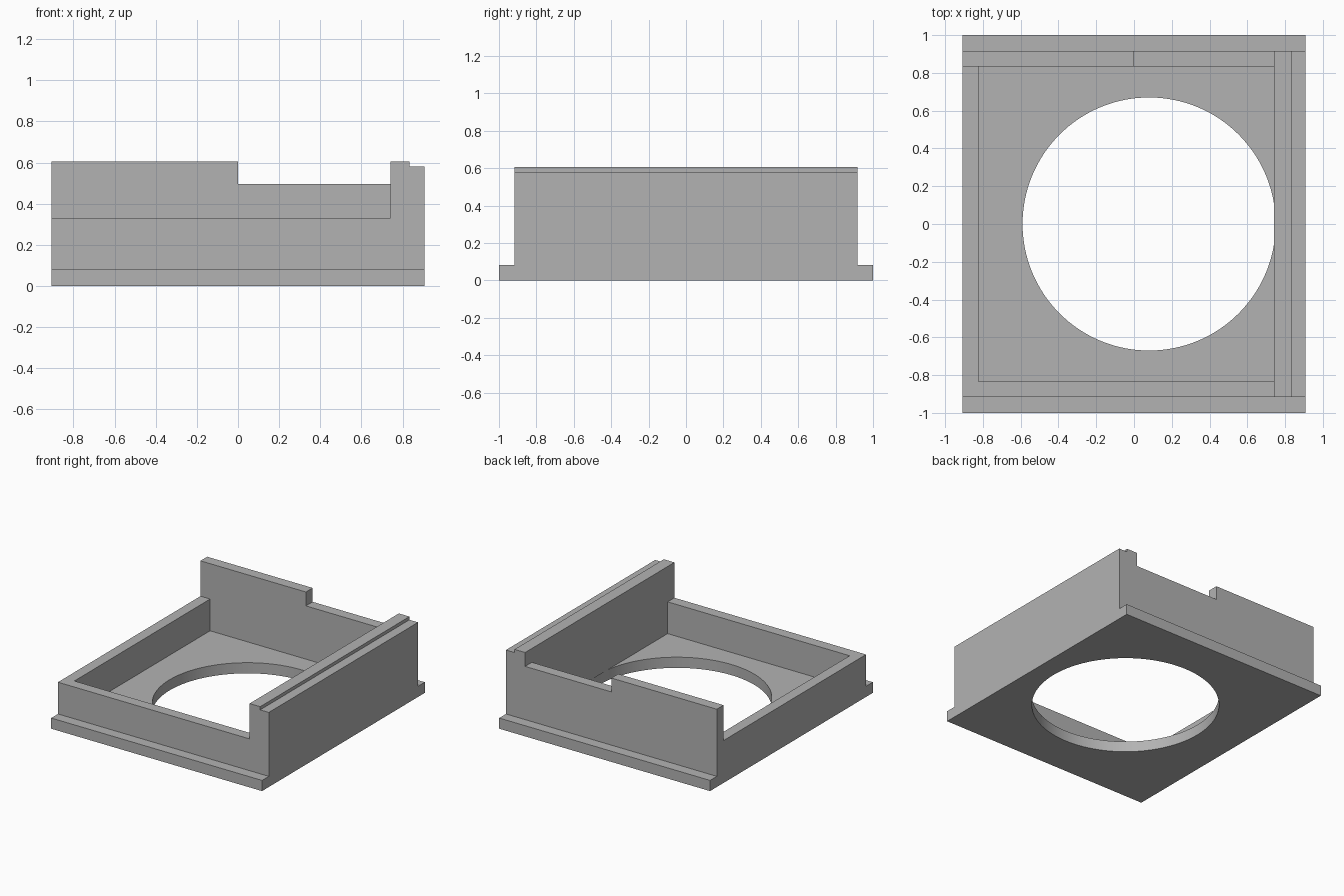
import bpy, bmesh, math
from mathutils import Vector

cube = bpy.data.objects.get("Cube")
if cube:
    bpy.data.objects.remove(cube)

grey = bpy.data.materials.new("plain grey")
grey.use_nodes = True
colour = (0.45, 0.45, 0.45, 1)
grey.diffuse_color = colour
grey.node_tree.nodes["Principled BSDF"].inputs["Base Color"].default_value = colour

# Main dimensions
WIDTH, LENGTH, WALL_Y = 0.907, 1.0, 0.917   # half sizes
THICK, FLOOR = 0.083, 0.083
LOW, MID, STEP, HIGH = 0.33, 0.497, 0.58, 0.605
RAIL = 0.742                                # inner face of the tall side


def prism(name, points, offset):
    """Extrude a closed outline of 3D points along an offset."""
    bm = bmesh.new()
    face = bm.faces.new([bm.verts.new(p) for p in points])
    new = bmesh.ops.extrude_face_region(bm, geom=[face])["geom"]
    bmesh.ops.translate(bm, vec=Vector(offset),
                        verts=[v for v in new if isinstance(v, bmesh.types.BMVert)])
    bmesh.ops.recalc_face_normals(bm, faces=bm.faces)
    mesh = bpy.data.meshes.new(name)
    bm.to_mesh(mesh)
    bm.free()
    obj = bpy.data.objects.new(name, mesh)
    mesh.materials.append(grey)
    bpy.context.collection.objects.link(obj)
    return obj


def side_profile(name, outline, y0, y1):
    return prism(name, [(x, y0, z) for x, z in outline], (0, y1 - y0, 0))


def combine(target, other, operation):
    """Apply a boolean and discard the operand."""
    mod = target.modifiers.new(operation, "BOOLEAN")
    mod.operation, mod.object, mod.solver = operation, other, "EXACT"
    bpy.context.view_layer.objects.active = target
    bpy.ops.object.modifier_apply(modifier=mod.name)
    bpy.data.objects.remove(other)


# Base plate with flanges at front and back
body = side_profile("tray_housing", [(-WIDTH, 0), (WIDTH, 0), (WIDTH, FLOOR), (-WIDTH, FLOOR)],
                    -LENGTH, LENGTH)

# Round floor opening
circle = [(0.08 + 0.67 * math.cos(a), 0.67 * math.sin(a), -0.1)
          for a in (math.tau * i / 128 for i in range(128))]
combine(body, prism("opening_cutter", circle, (0, 0, 0.3)), "DIFFERENCE")

# Low wall along the front and left edge of the tray
inner_x, inner_y = THICK - WIDTH, THICK - WALL_Y
low_wall = prism("low_wall", [(x, y, FLOOR) for x, y in (
    (-WIDTH, -WALL_Y), (RAIL, -WALL_Y), (RAIL, inner_y),
    (inner_x, inner_y), (inner_x, -inner_y), (-WIDTH, -inner_y))], (0, 0, LOW - FLOOR))

# Back wall, half of it notched lower
back_wall = side_profile("back_wall", [(-WIDTH, FLOOR), (RAIL, FLOOR), (RAIL, MID),
                                       (0, MID), (0, HIGH), (-WIDTH, HIGH)], -inner_y, WALL_Y)

# Tall side wall with a stepped top rail
rail_wall = side_profile("rail_wall", [(RAIL, FLOOR), (WIDTH, FLOOR), (WIDTH, STEP),
                                       (0.833, STEP), (0.833, HIGH), (RAIL, HIGH)],
                         -WALL_Y, WALL_Y)

for wall in (low_wall, back_wall, rail_wall):
    combine(body, wall, "UNION")

# Merge flush faces and shade
bm = bmesh.new()
bm.from_mesh(body.data)
bmesh.ops.remove_doubles(bm, verts=bm.verts, dist=0.0001)
bmesh.ops.dissolve_limit(bm, angle_limit=math.radians(0.5), verts=bm.verts, edges=bm.edges)
bm.to_mesh(body.data)
bm.free()
bpy.ops.object.select_all(action="DESELECT")
body.select_set(True)
bpy.context.view_layer.objects.active = body
bpy.ops.object.shade_smooth_by_angle(angle=math.radians(30))
